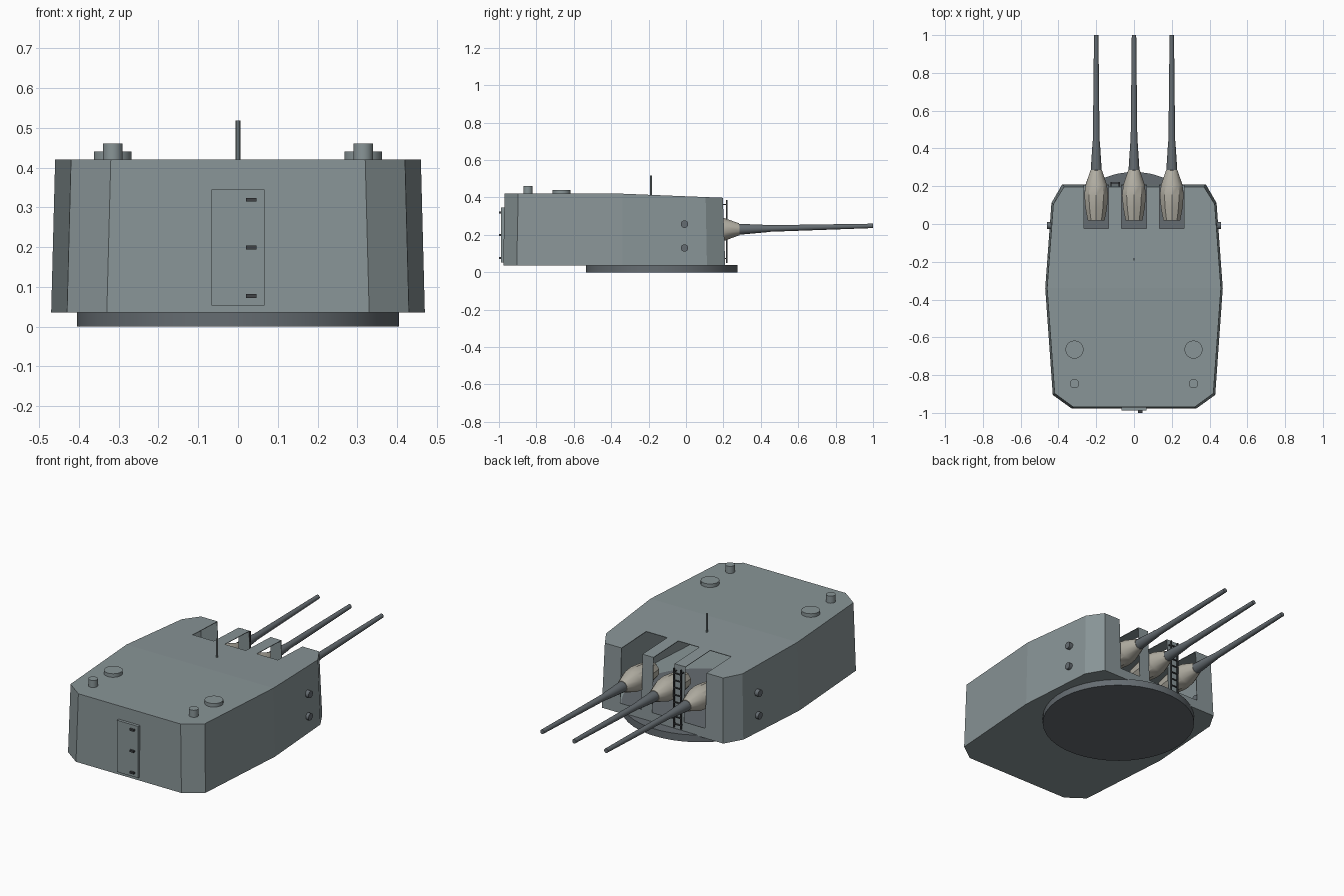
import bpy, bmesh, math
from mathutils import Vector, Matrix

if "Cube" in bpy.data.objects:
    bpy.data.objects.remove(bpy.data.objects["Cube"])


def material(name, rgb):
    m = bpy.data.materials.new(name)
    m.diffuse_color = (*rgb, 1)
    m.use_nodes = True
    m.node_tree.nodes["Principled BSDF"].inputs["Base Color"].default_value = m.diffuse_color
    return m


HULL = material("hull_grey", (0.25, 0.30, 0.31))
STEEL = material("gun_steel", (0.13, 0.15, 0.165))
CANVAS = material("canvas", (0.45, 0.43, 0.37))
DARK = material("dark_metal", (0.05, 0.055, 0.06))


def finish(name, bm, mat, smooth=False):
    bmesh.ops.recalc_face_normals(bm, faces=bm.faces)
    me = bpy.data.meshes.new(name)
    bm.to_mesh(me)
    bm.free()
    me.materials.append(mat)
    ob = bpy.data.objects.new(name, me)
    bpy.context.collection.objects.link(ob)
    if smooth:
        bpy.ops.object.select_all(action='DESELECT')
        ob.select_set(True)
        bpy.context.view_layer.objects.active = ob
        bpy.ops.object.shade_smooth_by_angle(angle=math.radians(35))
    return ob


def add_box(bm, lo, hi):
    lo, hi = Vector(lo), Vector(hi)
    bmesh.ops.create_cube(bm, size=1, matrix=Matrix.Translation((lo + hi) / 2)
                          @ Matrix.Diagonal((*(hi - lo), 1)))


def box(name, lo, hi, mat):
    bm = bmesh.new()
    add_box(bm, lo, hi)
    return finish(name, bm, mat)


def lathe(name, a, b, profile, sides, mat, smooth=True):
    """Closed turned body; profile holds (fraction from a to b, radius)."""
    a, b = Vector(a), Vector(b)
    rot = (b - a).to_track_quat('Z', 'Y')
    bm = bmesh.new()
    rings = []
    for t, r in profile:
        ring = []
        for i in range(sides):
            ang = 2 * math.pi * (i + 0.5) / sides
            p = Vector((r * math.cos(ang), r * math.sin(ang), 0))
            ring.append(bm.verts.new(a.lerp(b, t) + rot @ p))
        rings.append(ring)
    for r0, r1 in zip(rings, rings[1:]):
        for i in range(sides):
            j = (i + 1) % sides
            bm.faces.new((r0[i], r0[j], r1[j], r1[i]))
    bm.faces.new(rings[0])
    bm.faces.new(rings[-1])
    return finish(name, bm, mat, smooth)


def rod(name, a, b, r, sides, mat):
    return lathe(name, a, b, [(0, r), (1, r)], sides, mat)


# Gun house: half outlines from rear plate to gun face, mirrored in x
TOP = [(.32, -.97), (.42, -.897), (.46, -.34), (.427, .105), (.37, .197)]
BOTTOM = [(.33, -.977), (.43, -.905), (.47, -.34), (.437, .112), (.38, .21)]


def full(half):
    return half + [(-x, y) for x, y in reversed(half)]


bm = bmesh.new()
low = [bm.verts.new((x, y, .035)) for x, y in full(BOTTOM)]
top = [bm.verts.new((x, y, .42 - .022 * max(0, y + .34) / .54)) for x, y in full(TOP)]
n = len(top)
for i in range(n):
    j = (i + 1) % n
    bm.faces.new((low[i], low[j], top[j], top[i]))
bm.faces.new(low)
bm.faces.new(top[:3] + top[7:])
bm.faces.new(top[2:8])
house = finish("gun_house", bm, HULL)

# Thin hollow shell, with gun ports cut through the roof and face
bm = bmesh.new()
for x in (-.2, 0, .2):
    add_box(bm, (x - .066, -.025, .09), (x + .066, .3, .5))
cutter = finish("port_cutter", bm, HULL)
cutter.hide_render = True
shell = house.modifiers.new("shell", 'SOLIDIFY')
shell.thickness = .005
shell.offset = -1
cut = house.modifiers.new("ports", 'BOOLEAN')
cut.operation = 'DIFFERENCE'
cut.solver = 'EXACT'
cut.object = cutter
bpy.context.view_layer.update()
evaluated = house.evaluated_get(bpy.context.evaluated_depsgraph_get())
mesh = bpy.data.meshes.new_from_object(evaluated)
house.modifiers.clear()
house.data = mesh
bpy.data.objects.remove(cutter)

# Turntable
rod("base_ring", (0, -.13, 0), (0, -.13, .04), .406, 40, STEEL)

# Guns with canvas blast bags, slightly elevated
for i, x in enumerate((-.2, 0, .2)):
    lathe(f"blast_bag_{i}", (x, .02, .226), (x, .285, .230),
          [(0, .047), (.25, .060), (.5, .066), (.7, .060), (1, .032)], 10, CANVAS)
    lathe(f"barrel_{i}", (x, .25, .229), (x, 1, .248),
          [(0, .030), (.06, .029), (.24, .020), (.26, .018), (1, .012)], 16, STEEL)

# Paired roof and side fittings
for s, side in ((-1, "left"), (1, "right")):
    rod(f"hatch_{side}", (s * .315, -.665, .415), (s * .315, -.665, .44), .048, 24, HULL)
    rod(f"vent_{side}", (s * .315, -.845, .415), (s * .315, -.845, .46), .025, 16, HULL)
    for k, z in enumerate((.13, .257)):
        rod(f"side_port_{side}_{k}", (s * .43, -.008, z), (s * .46, -.008, z), .02, 12, STEEL)

# Roof mast
rod("mast", (0, -.187, .41), (0, -.187, .518), .006, 10, HULL)

# Access door with handles on the plain end
box("door", (-.067, -.988, .053), (.067, -.965, .345), HULL)
for k, z in enumerate((.077, .199, .319)):
    box(f"door_handle_{k}", (.020, -1, z - .005), (.046, -.985, z + .005), DARK)

# Ladder between the gun ports
bm = bmesh.new()
for x in (-.122, -.078):
    add_box(bm, (x - .003, .214, .05), (x + .003, .222, .385))
    for z in (.07, .36):
        add_box(bm, (x - .003, .195, z), (x + .003, .216, z + .006))
for k in range(8):
    z = .07 + k * .041
    add_box(bm, (-.122, .215, z - .003), (-.078, .221, z + .003))
finish("ladder", bm, DARK)
